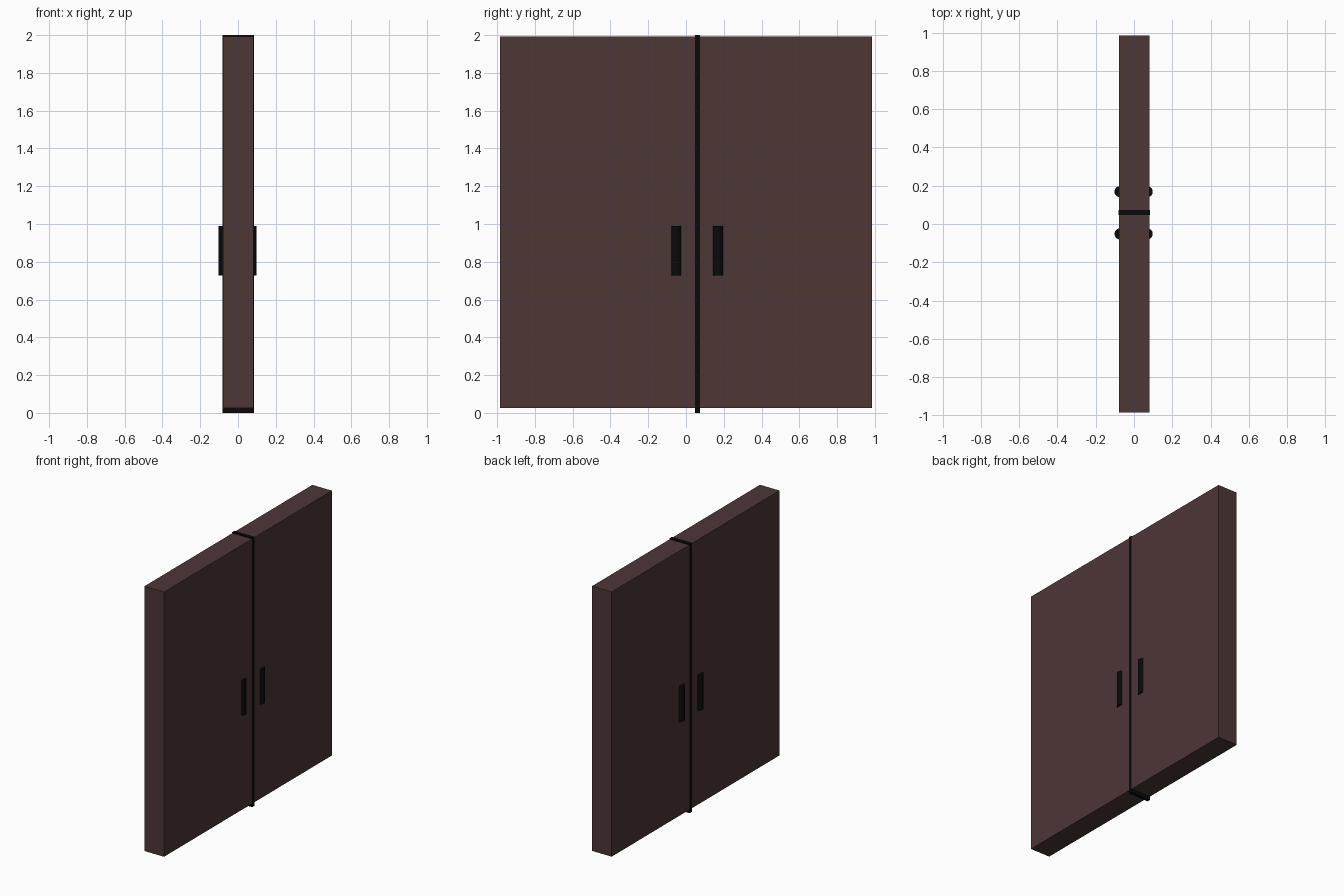
import bpy

if "Cube" in bpy.data.objects:
    bpy.data.objects.remove(bpy.data.objects["Cube"])


def material(name, color):
    m = bpy.data.materials.new(name)
    m.diffuse_color = color
    m.use_nodes = True
    m.node_tree.nodes["Principled BSDF"].inputs["Base Color"].default_value = m.diffuse_color
    return m


brown = material("dark_wood", (0.075, 0.038, 0.037, 1))
black = material("black_metal", (0.003, 0.003, 0.003, 1))


def box(name, lo, hi, mat):
    bpy.ops.mesh.primitive_cube_add(size=1, location=[(a + b) / 2 for a, b in zip(lo, hi)])
    ob = bpy.context.object
    ob.name = name
    ob.scale = [b - a for a, b in zip(lo, hi)]
    bpy.ops.object.transform_apply(location=False, rotation=False, scale=True)
    ob.data.materials.append(mat)
    return ob


# Two door leaves either side of the seam
box("left_door", (-0.079, -0.986, 0.025), (0.082, 0.048, 1.993), brown)
box("right_door", (-0.079, 0.072, 0.025), (0.082, 0.986, 1.993), brown)

# Dark strip between the leaves, slightly proud at all edges
box("centre_strip", (-0.081, 0.047, 0.0), (0.084, 0.073, 2.0), black)

# Round bar handles half sunk into both faces of each leaf
for side, y in (("left", -0.052), ("right", 0.169)):
    for face, x in (("back", -0.073), ("front", 0.069)):
        bpy.ops.mesh.primitive_cylinder_add(vertices=32, radius=0.029, depth=0.263,
                                            location=(x, y, 0.859))
        ob = bpy.context.object
        ob.name = f"{side}_{face}_handle"
        ob.data.materials.append(black)
        bpy.ops.object.shade_smooth_by_angle()
